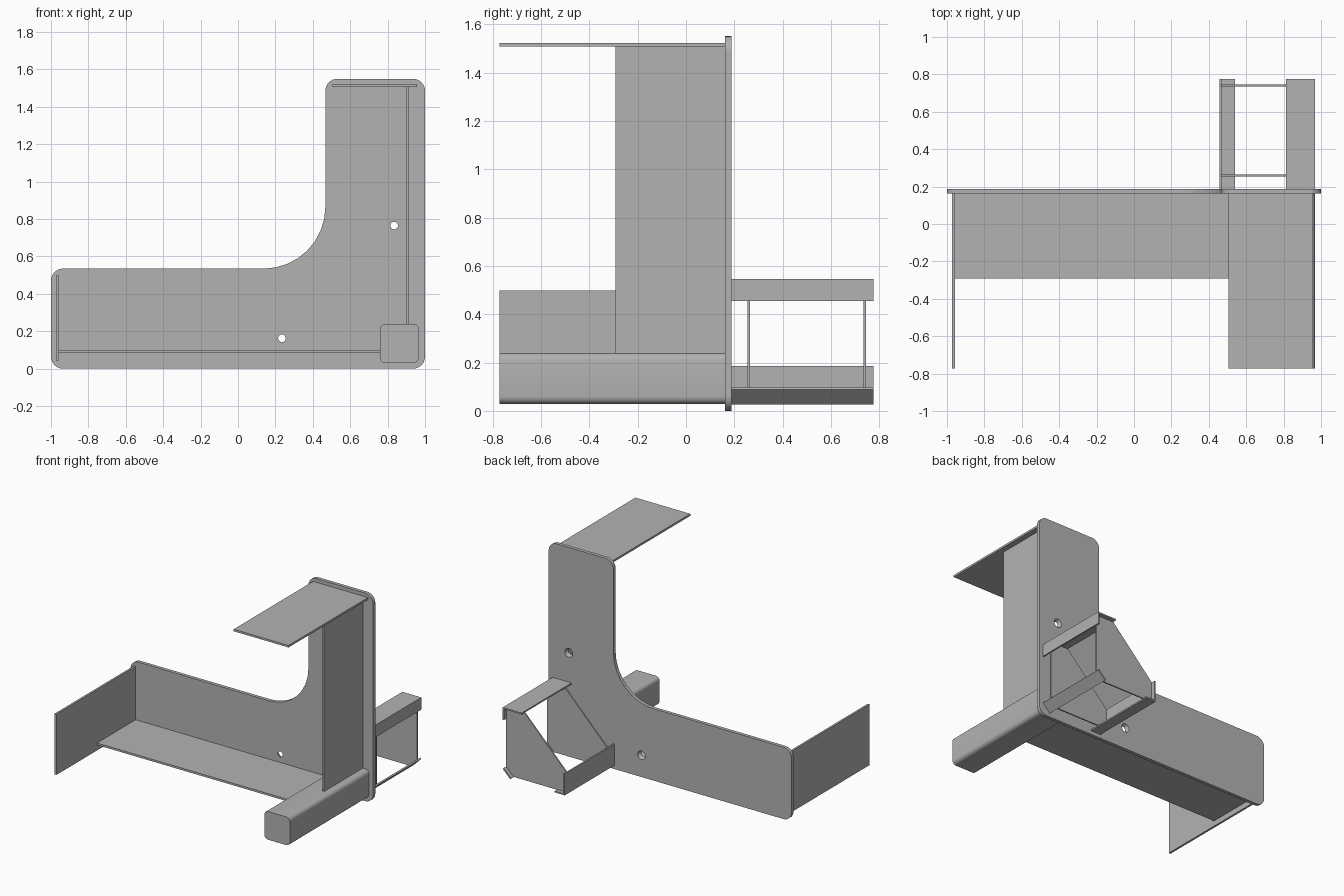
import bpy, bmesh
from math import radians
from mathutils import Vector, Matrix

cube = bpy.data.objects.get("Cube")
if cube:
    bpy.data.objects.remove(cube)

grey = bpy.data.materials.new("plain grey")
grey.use_nodes = True
colour = (0.45, 0.45, 0.45, 1)
grey.diffuse_color = colour
grey.node_tree.nodes["Principled BSDF"].inputs["Base Color"].default_value = colour

BACK = 0.188      # outer face of the worktop
INNER = 0.162     # underside of the worktop, where the supports meet it
REACH = -0.772    # far end of the legs


def rounded(corners, steps=8):
    """Outline in x, z from (x, z, radius) right-angle corners."""
    points = []
    for i, (x, z, r) in enumerate(corners):
        p = Vector((x, z))
        if r == 0:
            points.append(p)
            continue
        a = (Vector(corners[i - 1][:2]) - p).normalized() * r
        b = (Vector(corners[(i + 1) % len(corners)][:2]) - p).normalized() * r
        centre = p + a + b
        for s in range(steps + 1):
            turn = radians(90 * s / steps)
            arc = Matrix.Rotation(turn, 2)
            c, k = arc[0][0], arc[1][0]
            points.append(centre - b * c - a * k)
    return points


def prism(name, outline, y0, y1, smooth=False):
    """Extrude an x, z outline along y."""
    bm = bmesh.new()
    face = bm.faces.new([bm.verts.new((x, y0, z)) for x, z in outline])
    new = bmesh.ops.extrude_face_region(bm, geom=[face])["geom"]
    verts = [v for v in new if isinstance(v, bmesh.types.BMVert)]
    bmesh.ops.translate(bm, verts=verts, vec=(0, y1 - y0, 0))
    bmesh.ops.recalc_face_normals(bm, faces=bm.faces)
    mesh = bpy.data.meshes.new(name)
    bm.to_mesh(mesh)
    bm.free()
    mesh.materials.append(grey)
    ob = bpy.data.objects.new(name, mesh)
    bpy.context.collection.objects.link(ob)
    if smooth:
        bpy.ops.object.select_all(action="DESELECT")
        ob.select_set(True)
        bpy.context.view_layer.objects.active = ob
        bpy.ops.object.shade_smooth_by_angle(angle=radians(30))
    return ob


def panel(name, x0, x1, z0, z1, y0, y1):
    return prism(name, [(x0, z0), (x1, z0), (x1, z1), (x0, z1)], y0, y1)


# L-shaped worktop with a swept inner corner
R = 0.065
worktop = prism("worktop", rounded([
    (-1, 0, R), (1, 0, R), (1, 1.55, R), (0.467, 1.55, R),
    (0.467, 0.535, 0.33), (-1, 0.535, R)]), INNER, BACK)

# Tapered cable holes through the worktop
for x, z in ((0.235, 0.163), (0.835, 0.765)):
    bm = bmesh.new()
    place = Matrix.Translation((x, (INNER + BACK) / 2, z)) @ Matrix.Rotation(radians(-90), 4, "X")
    bmesh.ops.create_cone(bm, cap_ends=True, segments=16, radius1=0.02,
                          radius2=0.033, depth=BACK - INNER + 0.002, matrix=place)
    mesh = bpy.data.meshes.new("hole_cutter")
    bm.to_mesh(mesh)
    bm.free()
    cutter = bpy.data.objects.new("hole_cutter", mesh)
    cutter.hide_render = True
    bpy.context.collection.objects.link(cutter)
    cut = worktop.modifiers.new("hole", "BOOLEAN")
    cut.object = cutter
    cut.solver = "EXACT"
    bpy.context.view_layer.update()
    result = bpy.data.meshes.new_from_object(
        worktop.evaluated_get(bpy.context.evaluated_depsgraph_get()))
    worktop.modifiers.clear()
    worktop.data = result
    bpy.data.objects.remove(cutter)

# End panels, modesty panels and the square corner leg
panel("long_side_end_panel", -0.972, -0.957, 0.045, 0.498, REACH, INNER)
panel("short_side_end_panel", 0.505, 0.957, 1.507, 1.522, REACH, INNER)
panel("long_modesty_panel", -0.957, 0.765, 0.085, 0.1, -0.292, INNER)
panel("short_modesty_panel", 0.9, 0.915, 0.235, 1.507, -0.292, INNER)
leg = [(0.758, 0.03, 0.03), (0.968, 0.03, 0.03), (0.968, 0.24, 0.03), (0.758, 0.24, 0.03)]
prism("corner_leg", rounded(leg, 5), REACH, INNER, smooth=True)

# Corner rack: two cut-off triangular shelves
T = 0.011
shelf = [(0.96, 0.54), (0.812, 0.54), (0.465, 0.187),
         (0.465, 0.036), (0.907, 0.036), (0.96, 0.089)]
for name, y in (("lower_rack_shelf", 0.26), ("upper_rack_shelf", 0.74)):
    prism(name, shelf, y - 0.005, y + 0.005)

# Angle strips and a diagonal strip holding the shelves
END = 0.775
x0, x1, z0, z1 = 0.457, 0.968, 0.028, 0.547
prism("wide_angle_strip", [
    (x1, z1), (0.812, z1), (0.812, z1 - T), (x1 - T, z1 - T),
    (x1 - T, 0.456), (x1, 0.456)], BACK, END)
prism("tall_angle_strip", [
    (x0, z0), (0.54, z0), (0.54, z0 + T), (x0 + T, z0 + T),
    (x0 + T, 0.187), (x0, 0.187)], BACK, END)
prism("diagonal_strip", [
    (0.907, z0), (x1, 0.089), (x1 - 0.008, 0.097), (0.899, z0 + 0.008)], BACK, END)
